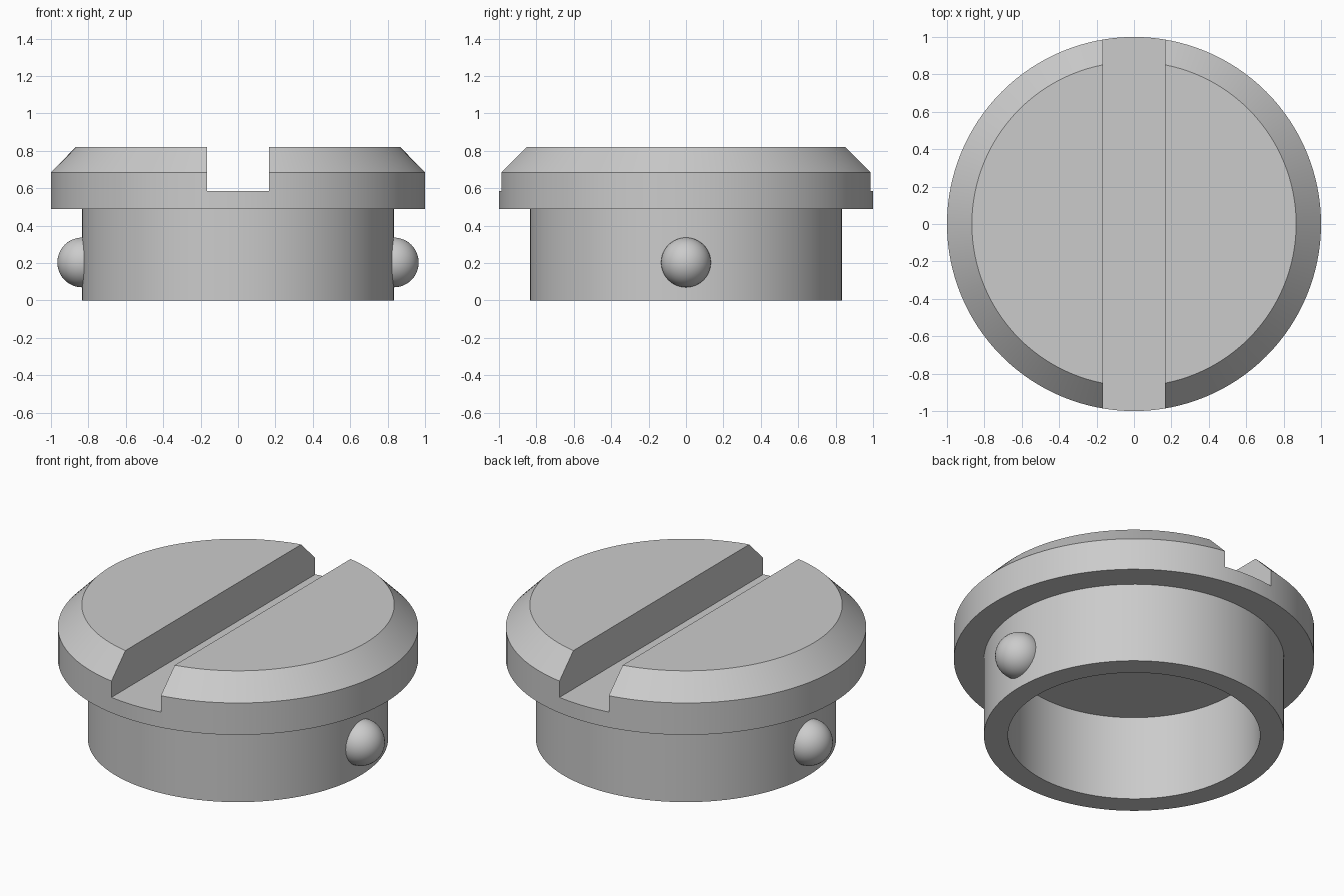
import bpy, bmesh, math
from mathutils import Matrix

cube = bpy.data.objects.get("Cube")
if cube:
    bpy.data.objects.remove(cube, do_unlink=True)

SEGMENTS = 128
GREY = (0.6, 0.6, 0.6, 1.0)

grey = bpy.data.materials.new("plain grey")
grey.use_nodes = True
grey.diffuse_color = GREY
grey.node_tree.nodes["Principled BSDF"].inputs["Base Color"].default_value = GREY


def add_object(name, bm):
    bmesh.ops.recalc_face_normals(bm, faces=bm.faces)
    mesh = bpy.data.meshes.new(name)
    bm.to_mesh(mesh)
    bm.free()
    mesh.materials.append(grey)
    obj = bpy.data.objects.new(name, mesh)
    bpy.context.collection.objects.link(obj)
    return obj


def make_active(obj):
    bpy.ops.object.select_all(action="DESELECT")
    obj.select_set(True)
    bpy.context.view_layer.objects.active = obj


def lathe(name, rings):
    """Stack of (radius, height) rings, closed by a flat disc at each end."""
    bm = bmesh.new()
    loops = []
    for radius, z in rings:
        angles = [math.tau * i / SEGMENTS for i in range(SEGMENTS)]
        loops.append([bm.verts.new((radius * math.cos(a), radius * math.sin(a), z))
                      for a in angles])
    for low, high in zip(loops, loops[1:]):
        for i in range(SEGMENTS):
            j = (i + 1) % SEGMENTS
            bm.faces.new((low[i], low[j], high[j], high[i]))
    bm.faces.new(loops[0])
    bm.faces.new(loops[-1])
    return add_object(name, bm)


# Cap: hollow neck, wide flange and chamfered head, from bore ceiling to top
cap = lathe("cap_body", [
    (0.70, 0.52), (0.70, 0.0), (0.833, 0.0), (0.833, 0.49),
    (1.0, 0.49), (1.0, 0.685), (0.867, 0.82)])

# Driver slot cut across the head from front to back
bm = bmesh.new()
bmesh.ops.create_cube(bm, size=1.0, matrix=Matrix.Translation((0, 0, 0.885))
                      @ Matrix.Diagonal((0.334, 2.4, 0.6, 1)))
cutter = add_object("slot_cutter", bm)
cutter.hide_render = True
slot = cap.modifiers.new("slot", "BOOLEAN")
slot.operation = "DIFFERENCE"
slot.solver = "EXACT"
slot.object = cutter
make_active(cap)
bpy.ops.object.modifier_apply(modifier=slot.name)
bpy.data.objects.remove(cutter, do_unlink=True)
bpy.ops.object.shade_smooth_by_angle(angle=math.radians(30))

# Round locking studs on both sides of the neck, trimmed inside the wall
for side, name in ((1, "left_stud"), (-1, "right_stud")):
    bm = bmesh.new()
    bmesh.ops.create_uvsphere(bm, u_segments=48, v_segments=24, radius=0.133,
                              matrix=Matrix.Translation((side * 0.833, 0, 0.203)))
    inner = [v for v in bm.verts if abs(v.co.x) < 0.75]
    bmesh.ops.delete(bm, geom=inner, context="VERTS")
    stud = add_object(name, bm)
    make_active(stud)
    bpy.ops.object.shade_smooth_by_angle(angle=math.radians(40))
